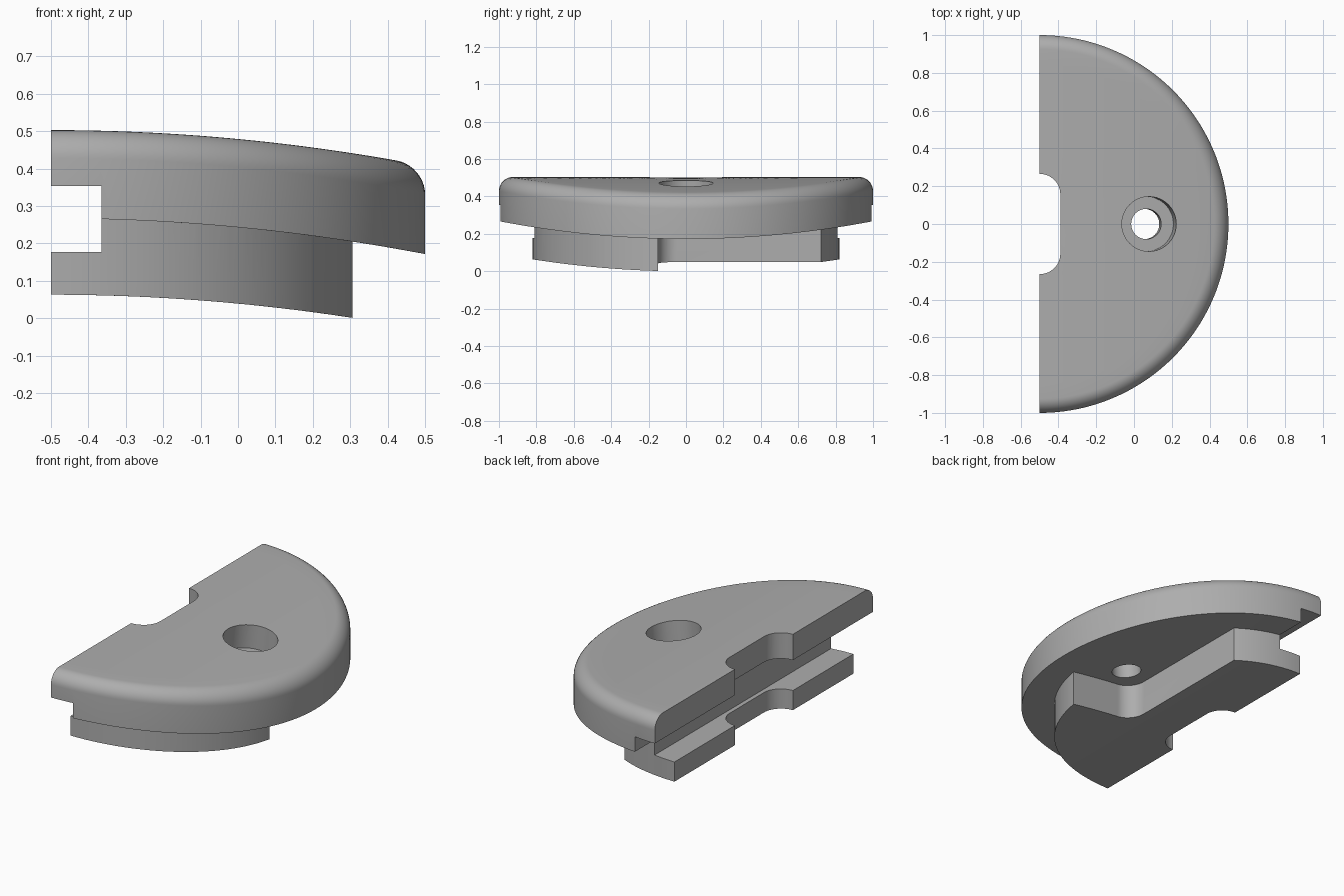
import bpy
import bmesh
from math import sin, cos, pi, atan
from mathutils import Matrix

FLAT_X = -0.5      # plane of the straight side
BEND = 10.5        # twice the bend radius of the curved sheet

if "Cube" in bpy.data.objects:
    bpy.data.objects.remove(bpy.data.objects["Cube"])

grey = bpy.data.materials.new("plain_grey")
grey.use_nodes = True
tone = (0.42, 0.42, 0.42, 1)
grey.diffuse_color = tone
grey.node_tree.nodes["Principled BSDF"].inputs["Base Color"].default_value = tone


def make_object(name, bm):
    bmesh.ops.recalc_face_normals(bm, faces=bm.faces)
    mesh = bpy.data.meshes.new(name)
    bm.to_mesh(mesh)
    bm.free()
    mesh.materials.append(grey)
    obj = bpy.data.objects.new(name, mesh)
    bpy.context.collection.objects.link(obj)
    return obj


def half_lathe(name, profile, steps=96):
    """Half turn of a profile that starts and ends on the axis, bent along x."""
    bm = bmesh.new()
    ends = [bm.verts.new((FLAT_X, 0, profile[i][1])) for i in (0, -1)]
    rows = []
    for i in range(steps + 1):
        a = pi * (i / steps - 0.5)
        ring = []
        for r, z in profile[1:-1]:
            dx = 0 if i in (0, steps) else r * cos(a)
            ring.append(bm.verts.new((FLAT_X + dx, r * sin(a), z - dx * dx / BEND)))
        rows.append([ends[0]] + ring + [ends[1]])
    for p, q in zip(rows, rows[1:]):
        for j in range(len(p) - 1):
            corners = list(dict.fromkeys((p[j], p[j + 1], q[j + 1], q[j])))
            bm.faces.new(corners)
    bm.faces.new(rows[0] + rows[-1][-2:0:-1])
    return make_object(name, bm)


def prism(name, outline, z0, z1):
    bm = bmesh.new()
    face = bm.faces.new([bm.verts.new((x, y, z0)) for x, y in outline])
    top = bmesh.ops.extrude_face_region(bm, geom=[face])["geom"]
    verts = [v for v in top if isinstance(v, bmesh.types.BMVert)]
    bmesh.ops.translate(bm, verts=verts, vec=(0, 0, z1 - z0))
    return make_object(name, bm)


def arc(cx, cy, r, start, end, n=12):
    return [(cx + r * cos(start + (end - start) * i / n),
             cy + r * sin(start + (end - start) * i / n)) for i in range(n + 1)]


def combine(target, other, operation="DIFFERENCE", keep=False):
    mod = target.modifiers.new("combine", "BOOLEAN")
    mod.operation = operation
    mod.solver = "EXACT"
    mod.object = other
    bpy.context.view_layer.objects.active = target
    bpy.ops.object.modifier_apply(modifier=mod.name)
    if not keep:
        bpy.data.objects.remove(other)


def spokes(radius, z, count=12):
    return [(radius * i / count, z) for i in range(count + 1)]


# Curved half-round plate with a rounded upper rim
rim = 0.075
top_z, under_z = 0.503, 0.267
rounded = arc(1 - rim, top_z - rim, rim, pi / 2, 0, 10)
plate = half_lathe("half_round_plate",
                   spokes(1 - rim, top_z)[:-1] + rounded + spokes(1, under_z)[::-1])

# Lower block, following the same bend
block = half_lathe("lower_block", spokes(0.82, 0.32) + spokes(0.82, 0.063)[::-1])

# Stepped recess beside the screw hole, with a rounded inner corner
wall_x, wall_y, fillet = -0.11, -0.15, 0.1
recess = prism("recess_cutter",
               arc(wall_x + fillet, wall_y + fillet, fillet, pi, 1.5 * pi)
               + [(1, wall_y), (1, 1), (wall_x, 1)], -1, 1)
combine(block, recess)

# Long groove in the straight side
groove = prism("groove_cutter", [(-1, -2), (-0.365, -2), (-0.365, 2), (-1, 2)], 0.177, 0.353)
combine(plate, groove, keep=True)
combine(block, groove)
combine(plate, block, "UNION")

# Rounded notch in the middle of the straight side
depth_x, half, r = -0.39, 0.265, 0.108
notch = prism("notch_cutter",
              [(-1, -half)] + arc(depth_x - r, r - half, r, -pi / 2, 0)
              + arc(depth_x - r, half - r, r, 0, pi / 2) + [(-1, half)], -1, 1)
combine(plate, notch)

# Counterbored screw hole, square to the curved surface
hole_x = 0.08
run = hole_x - FLAT_X
tilt = Matrix.Rotation(atan(2 * run / BEND), 4, "Y")
place = Matrix.Translation((hole_x, 0, top_z - run * run / BEND)) @ tilt
for radius, low in ((0.145, -0.14), (0.08, -0.4)):
    bore = prism("bore_cutter", arc(0, 0, radius, 0, 2 * pi, 48)[:-1], low, 0.2)
    bore.data.transform(place)
    combine(plate, bore)

# Smooth shading with sharp edges kept
bpy.ops.object.select_all(action="DESELECT")
plate.select_set(True)
bpy.context.view_layer.objects.active = plate
bpy.ops.object.shade_smooth_by_angle(angle=pi / 6)
